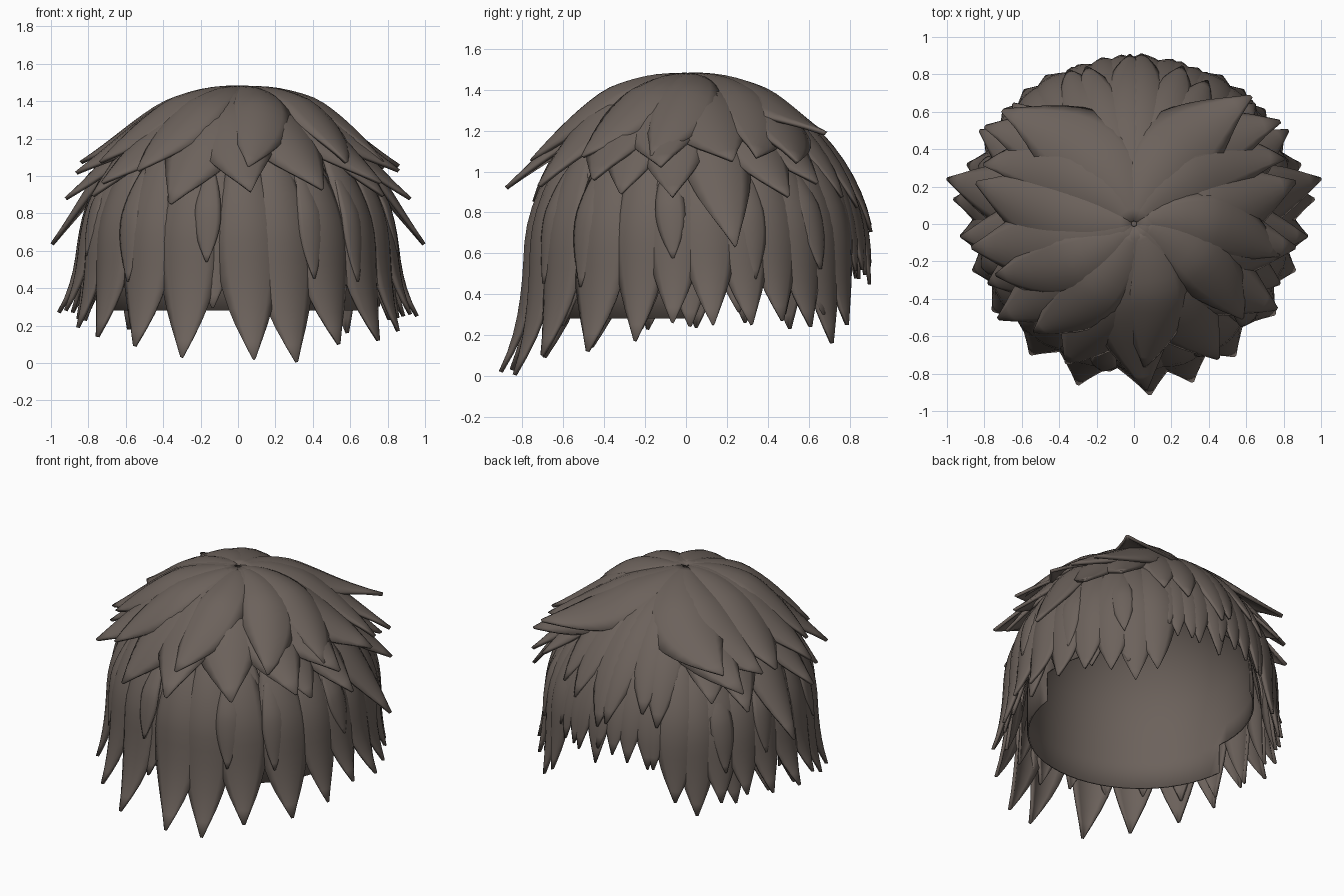
import bpy, bmesh, math, random
from mathutils import Vector

if "Cube" in bpy.data.objects:
    bpy.data.objects.remove(bpy.data.objects["Cube"])

random.seed(4)
hair = bpy.data.materials.new("dark_brown_hair")
hair.diffuse_color = (0.15, 0.122, 0.106, 1)
hair.use_nodes = True
hair.node_tree.nodes["Principled BSDF"].inputs["Base Color"].default_value = hair.diffuse_color
RISE = 0.875


def scalp(az, th, off=0.0):
    """Point on the head form: az in degrees from the back (-y), th in degrees from the crown."""
    a, t = math.radians(az), math.radians(th)
    if th <= 90:
        r, z = math.sin(t), 0.6 + RISE * math.cos(t) - 0.032 * math.sin(2 * t)
        n = Vector((math.sin(a) * r, -math.cos(a) * r, math.cos(t)))
    else:
        r, z = 1.0, 0.6 - RISE * (t - math.pi / 2)
        n = Vector((math.sin(a), -math.cos(a), 0))
    p = Vector((0.81 * r * math.sin(a), 0.065 * r - 0.81 * r * math.cos(a), z))
    return p + n.normalized() * off, n.normalized()


def theta(z):
    """Polar angle that reaches height z."""
    if z >= 0.6:
        return math.degrees(math.acos(min(1, (z - 0.6) / RISE)))
    return 90 + math.degrees((0.6 - z) / RISE)


def finish(bm, name, thick):
    bmesh.ops.recalc_face_normals(bm, faces=bm.faces)
    me = bpy.data.meshes.new(name)
    bm.to_mesh(me)
    bm.free()
    me.materials.append(hair)
    ob = bpy.data.objects.new(name, me)
    bpy.context.collection.objects.link(ob)
    if thick:
        mod = ob.modifiers.new("thickness", 'SOLIDIFY')
        mod.thickness, mod.offset = thick, 0
    bpy.ops.object.select_all(action='DESELECT')
    ob.select_set(True)
    bpy.context.view_layer.objects.active = ob
    bpy.ops.object.shade_smooth_by_angle(angle=math.radians(40))
    return ob


def lock(bm, az0, th0, az1, z1, w, lift, flare, rows=14, cols=6):
    """Leaf-shaped lock of hair lying on the scalp, its tip flaring outward."""
    th1, grid = theta(z1), []

    def spine(s):
        return scalp(az0 + (az1 - az0) * min(1, s) ** 0.8, th0 + (th1 - th0) * s,
                     lift * min(1, s * 2.2) + flare * s ** 5)

    for i in range(rows + 1):
        s = i / rows
        p, n = spine(s)
        side = (spine(s + 0.01)[0] - p).cross(n).normalized()
        half = w * (0.2 + 0.8 * math.sin(min(1, s / 0.55) * math.pi / 2))
        if s > 0.55:
            half = w * max(0.03, 1 - ((s - 0.55) / 0.45) ** 1.8)
        row = []
        for j in range(cols + 1):
            c = 2 * j / cols - 1
            drop = c * c * (0.22 * half + half * half / 1.4)
            row.append(bm.verts.new(p + side * c * half - n * drop))
        grid.append(row)
    for a, b in zip(grid, grid[1:]):
        for j in range(cols):
            bm.faces.new((a[j], a[j + 1], b[j + 1], b[j]))


def layer(name, locks, thick=0.02):
    bm = bmesh.new()
    for item in locks:
        lock(bm, *item)
    return finish(bm, name, thick)


# Inner cap: dome with a lower nape and an opening at the face
bm = bmesh.new()
SEG = 60
ths = [2, 10, 20, 30, 40, 50, 60, 70, 80, 90, theta(.48), theta(.28)]
rings = [[bm.verts.new(scalp(k * 360 / SEG, t, -0.02 - 0.085 * min(1, t / 80))[0])
          for k in range(SEG)] for t in ths]
bm.faces.new(rings[0])
for i in range(len(ths) - 1):
    for k in range(SEG):
        mid = (k + 0.5) * 360 / SEG
        front = abs(mid - 180)
        if (i == 10 and front < 96) or (i >= 8 and front < 38):
            continue
        m = (k + 1) % SEG
        bm.faces.new((rings[i][k], rings[i][m], rings[i + 1][m], rings[i + 1][k]))
finish(bm, "inner_cap", 0.01)

# Long lower locks around the nape and sides: (azimuth, tip height, flare)
back = [(-55, .14, .07), (-36, .09, .09), (-18, .03, .12), (5, .02, .13), (19, .005, .11),
        (35, .1, .09), (54, .12, .08)]
sides = [(68, .17, .07), (80, .26, .09), (92, .25, .12), (104, .25, .08), (115, .27, .05),
         (126, .24, .04), (136, .16, .03), (145, .25, .02)]
sides += [(-a, z + .02, f) for a, z, f in sides]
layer("lower_locks", [(a - 3, 45, a, z, .165, .035, f) for a, z, f in back] +
      [(a, 45, a + math.copysign(2, a), z, .135, .03, f) for a, z, f in sides])

# Slimmer locks filling the gaps beneath
layer("filler_locks", [(a + 5, 48, a + 8, random.uniform(.22, .32), .13, .005, .04)
                       for a in range(-145, 141, 16)])
layer("slim_strands", [(a, 58, a + random.uniform(-4, 4), random.uniform(.42, .6), .07, .04, .01)
                       for a in (-128, -105, -72, -46, -12, 28, 48, 78, 108, 130)])

# Short fringe over the face
layer("fringe", [(a, 22, a + random.uniform(-3, 3), random.uniform(.44, .62), .12, .015, .01)
                 for a in range(150, 213, 6)], 0.016)
layer("fringe_top", [(a, 1, a + random.uniform(-4, 4), random.uniform(.68, .95), .14, .028, .01)
                     for a in range(152, 211, 11)], 0.016)

# Middle locks at the sides, tips flicked outward
mid = [(100, .63, .16, .16), (82, .85, .12, .16), (118, .85, .12, .16), (132, .92, .08, .16),
       (64, .88, .06, .16)]
layer("middle_locks", [(s * (a - 6), 20, s * a, z, w, .04, f)
                       for s in (1, -1) for a, z, f, w in mid])

# Crown locks covering the back and sides
top = [(-52, .92, .13), (-24, .84, .06), (4, .88, .14), (30, .90, .1), (56, .92, .13),
       (-78, .97, .12), (78, .98, .12), (101, 1.0, .13), (-101, 1.02, .12)]
layer("crown_locks", [(a + (18 if a < 0 else -14), 1, a, z, .22, .045, f) for a, z, f in top])
layer("crown_overlay", [(a + 26, 3, a, z, .17, .07, .05)
                        for a, z in ((4, 1.02), (46, 1.04), (-40, 1.0), (-66, 1.04), (74, 1.04))])

# Broad swept locks forming the parting toward the face
layer("parting_locks", [(168, 1, 135, 1.08, .23, .05, .2), (164, 1, 122, .98, .22, .05, .16),
                        (156, 1, 110, 1.02, .2, .05, .11), (-168, 1, -128, 1.05, .24, .05, .18),
                        (-160, 1, -120, .95, .22, .05, .14), (-154, 1, -108, 1.02, .2, .05, .1)])
